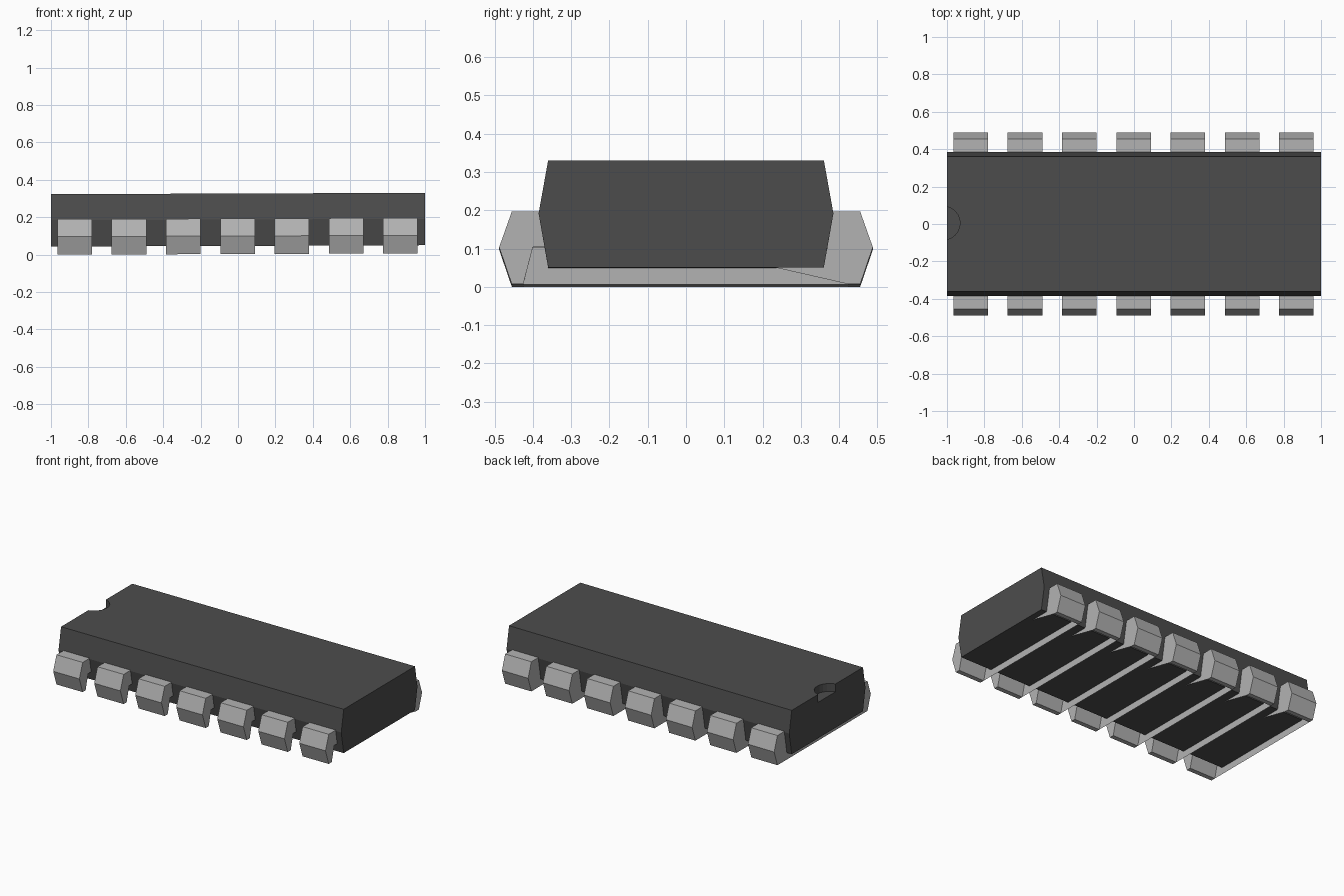
import bpy
import bmesh

cube = bpy.data.objects.get("Cube")
if cube:
    bpy.data.objects.remove(cube, do_unlink=True)

TILT = 0.0035  # the whole part leans up very slightly towards +x


def material(name, value):
    mat = bpy.data.materials.new(name)
    mat.use_nodes = True
    colour = (value, value, value, 1)
    mat.diffuse_color = colour
    bsdf = next(n for n in mat.node_tree.nodes if n.type == 'BSDF_PRINCIPLED')
    bsdf.inputs["Base Color"].default_value = colour
    return mat


def prism(name, profile, x0, x1, mat, low_cap=None, high_cap=None):
    """Extrude a counterclockwise (y, z) profile along x; caps may pick their own outline."""
    bm = bmesh.new()

    def ring(points, x):
        return [bm.verts.new((x, y, z + TILT * x)) for y, z in points]

    a, b = ring(profile, x0), ring(profile, x1)
    n = len(profile)
    for i in range(n):
        j = (i + 1) % n
        bm.faces.new((a[i], a[j], b[j], b[i]))
    bm.faces.new(list(reversed(ring(low_cap, x0) if low_cap else a)))
    bm.faces.new(ring(high_cap, x1) if high_cap else b)
    mesh = bpy.data.meshes.new(name)
    bm.to_mesh(mesh)
    bm.free()
    mesh.materials.append(mat)
    obj = bpy.data.objects.new(name, mesh)
    bpy.context.collection.objects.link(obj)
    return obj


black = material("dark grey plastic", 0.073)
metal = material("light grey metal", 0.448)

# Body with bevelled long sides
body = prism("body", [(-0.36, 0.047), (0.36, 0.047), (0.385, 0.188),
                      (0.36, 0.327), (-0.36, 0.327), (-0.385, 0.188)], -1, 1, black)

# Half-round notch in the top at the -x end
bpy.ops.mesh.primitive_cylinder_add(vertices=24, radius=0.09, depth=0.2,
                                    location=(-1.02, 0.005, 0.373))
cutter = bpy.context.object
cutter.name = "notch_cutter"
cutter.hide_render = True
cutter.data.materials.append(black)
cut = body.modifiers.new("notch", 'BOOLEAN')
cut.object = cutter
cut.operation = 'DIFFERENCE'
cut.solver = 'EXACT'
bpy.ops.object.select_all(action='DESELECT')
bpy.context.view_layer.objects.active = body
body.select_set(True)
bpy.ops.object.modifier_apply(modifier=cut.name)
bpy.data.objects.remove(cutter, do_unlink=True)

# Seven pin pairs, each one bent strip passing through the body
BOT, MID, TOP = 0.0034, 0.1, 0.193
outer = [(0.455, BOT), (0.488, MID), (0.455, TOP), (-0.455, TOP), (-0.488, MID), (-0.455, BOT)]
near_foot = [(-0.425, BOT), (-0.40, MID)]
far_foot = [(0.40, MID), (0.425, BOT)]
strip = outer + near_foot + far_foot
wedge_cap = outer + near_foot + [(0.0, MID), (0.425, BOT)]  # web under the back half
for i in range(7):
    x = -0.873 + 0.2902 * i
    # The -x cap is a full web below the body
    prism(f"pin_pair_{i + 1}", strip, x - 0.0925, x + 0.0925, metal,
          low_cap=outer, high_cap=wedge_cap)
